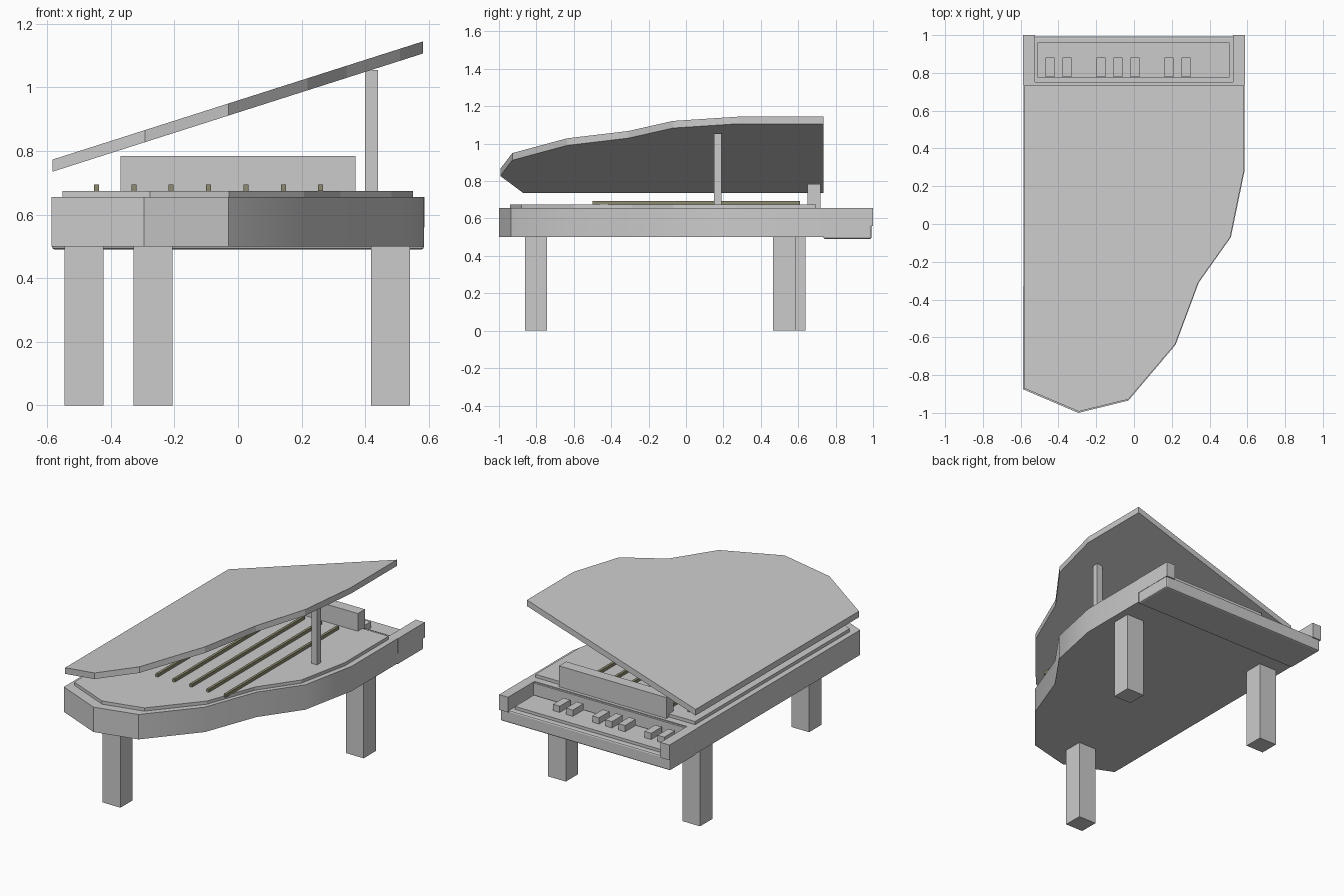
import bpy, bmesh, math
from mathutils import Matrix

if "Cube" in bpy.data.objects:
    bpy.data.objects.remove(bpy.data.objects["Cube"])


def material(name, rgb):
    m = bpy.data.materials.new(name)
    m.diffuse_color = (*rgb, 1)
    m.use_nodes = True
    m.node_tree.nodes["Principled BSDF"].inputs["Base Color"].default_value = m.diffuse_color
    return m


GREY = material("light grey", (0.6, 0.6, 0.6))
OLIVE = material("dull olive", (0.27, 0.26, 0.16))


def finish(bm, name, mat, smooth=False):
    bmesh.ops.recalc_face_normals(bm, faces=bm.faces)
    me = bpy.data.meshes.new(name)
    bm.to_mesh(me)
    bm.free()
    ob = bpy.data.objects.new(name, me)
    bpy.context.collection.objects.link(ob)
    me.materials.append(mat)
    if smooth:
        bpy.ops.object.select_all(action='DESELECT')
        ob.select_set(True)
        bpy.context.view_layer.objects.active = ob
        bpy.ops.object.shade_smooth_by_angle(angle=math.radians(30))
    return ob


def box(name, x, y, z, mat=GREY):
    """Box from (min, max) ranges on each axis."""
    bm = bmesh.new()
    bmesh.ops.create_cube(bm, size=1)
    for v in bm.verts:
        v.co = [r[0] + (c + 0.5) * (r[1] - r[0]) for c, r in zip(v.co, (x, y, z))]
    return finish(bm, name, mat)


def slab(name, points, z0, z1, shear=0.0, smooth=False):
    """Extruded outline; shear lifts it with x for the open lid."""
    bm = bmesh.new()
    face = bm.faces.new([bm.verts.new((px, py, z0)) for px, py in points])
    ext = bmesh.ops.extrude_face_region(bm, geom=[face])["geom"]
    for v in ext:
        if isinstance(v, bmesh.types.BMVert):
            v.co.z = z1
    for v in bm.verts:
        v.co.z += shear * v.co.x
    return finish(bm, name, GREY, smooth)


# Wing-shaped plan shared by case, plate and lid
OUTLINE = [(-0.585, 0.74), (0.585, 0.74), (0.585, 0.28), (0.513, -0.07),
           (0.343, -0.31), (0.22, -0.64), (-0.03, -0.935), (-0.295, -1.0),
           (-0.587, -0.875)]


def scaled(sx, sy):
    return [(px * sx, py * sy) for px, py in OUTLINE]


# Case, inner plate and raised lid
slab("case", OUTLINE, 0.50, 0.655, smooth=True)
slab("inner_plate", scaled(0.94, 0.94), 0.655, 0.675)
slab("lid", scaled(0.993, 0.993), 0.921, 0.959, shear=0.319)
box("lid_prop", (0.40, 0.44), (0.15, 0.19), (0.67, 1.055))

# Strings
for i in range(7):
    cx = -0.445 + i * 0.1175
    box("string", (cx - 0.008, cx + 0.008), (-0.5, 0.61), (0.674, 0.694), OLIVE)

# Music desk
box("music_desk", (-0.37, 0.37), (0.65, 0.72), (0.655, 0.785))

# Key bed with softened edge, arms and fallboard
bed = box("key_bed", (-0.585, 0.585), (0.735, 0.992), (0.49, 0.57))
bev = bed.modifiers.new("soft_edge", 'BEVEL')
bev.width, bev.segments = 0.01, 2
for x0 in (-0.587, 0.525):
    box("key_arm", (x0, x0 + 0.062), (0.735, 1.0), (0.56, 0.655))
box("fallboard", (-0.53, 0.53), (0.735, 0.752), (0.56, 0.65))

# Keys
box("white_keys", (-0.51, 0.505), (0.775, 0.96), (0.565, 0.588))
for cx in (-0.445, -0.355, -0.175, -0.085, 0.005, 0.185, 0.275):
    box("black_key", (cx - 0.023, cx + 0.023), (0.778, 0.882), (0.585, 0.627))

# Legs
for name, cx, cy in (("front_leg", -0.267, -0.802), ("rear_leg_left", -0.484, 0.58),
                     ("rear_leg_right", 0.479, 0.525)):
    box(name, (cx - 0.061, cx + 0.061), (cy - 0.06, cy + 0.06), (0, 0.505))
